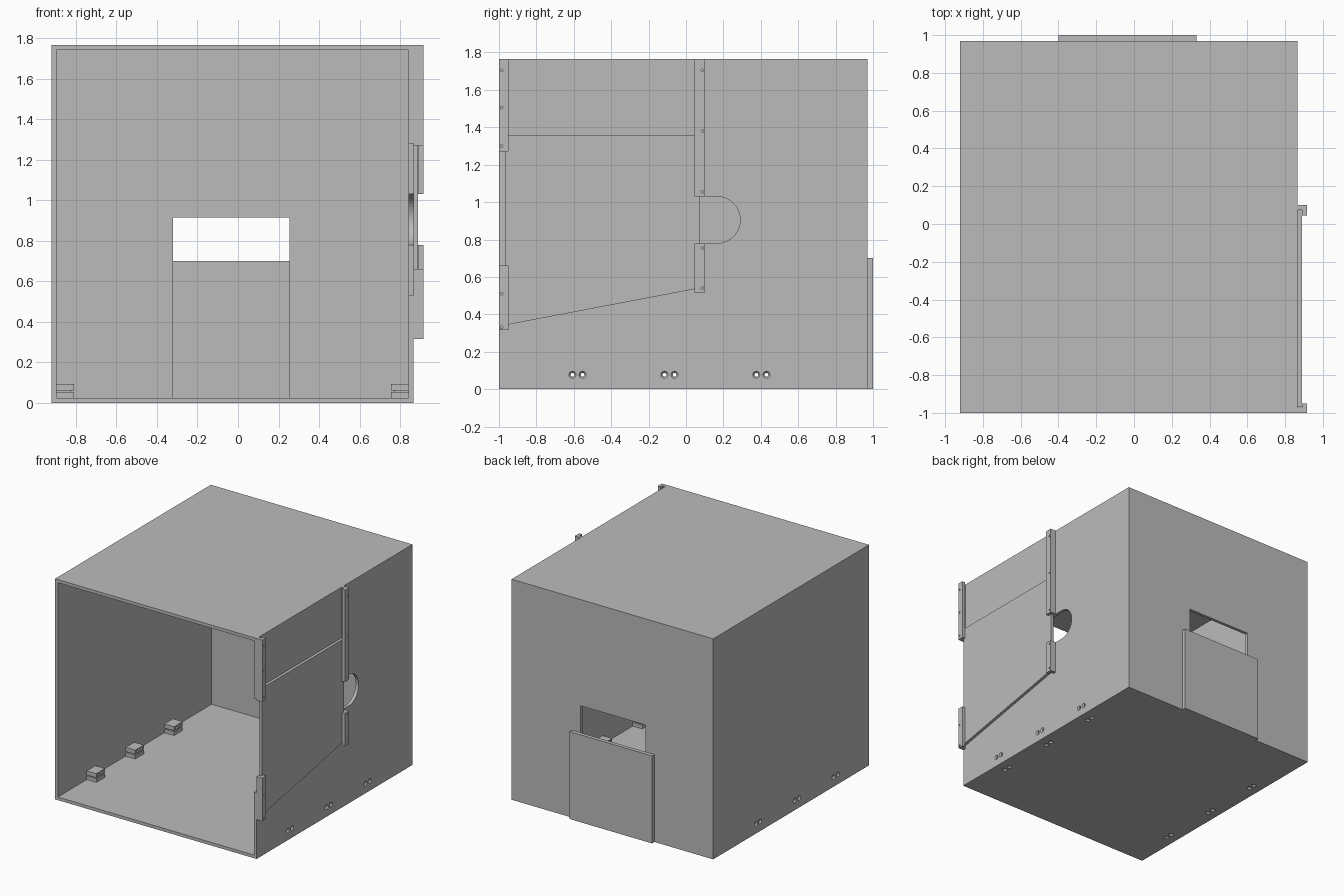
import bpy, bmesh, math
from mathutils import Vector

cube = bpy.data.objects.get("Cube")
if cube:
    bpy.data.objects.remove(cube, do_unlink=True)

grey = bpy.data.materials.new("plain_grey")
grey.use_nodes = True
colour = (0.5, 0.5, 0.5, 1)
grey.diffuse_color = colour
grey.node_tree.nodes["Principled BSDF"].inputs["Base Color"].default_value = colour


def finish(name, bm):
    bmesh.ops.recalc_face_normals(bm, faces=bm.faces)
    mesh = bpy.data.meshes.new(name)
    bm.to_mesh(mesh)
    bm.free()
    mesh.materials.append(grey)
    obj = bpy.data.objects.new(name, mesh)
    bpy.context.collection.objects.link(obj)
    return obj


def add_prism(bm, profile, x0, x1):
    """Extrude a (y, z) outline from x0 to x1."""
    face = bm.faces.new([bm.verts.new((x0, y, z)) for y, z in profile])
    out = bmesh.ops.extrude_face_region(bm, geom=[face])
    verts = [v for v in out["geom"] if isinstance(v, bmesh.types.BMVert)]
    bmesh.ops.translate(bm, verts=verts, vec=(x1 - x0, 0, 0))


def prism(name, profile, x0, x1):
    bm = bmesh.new()
    add_prism(bm, profile, x0, x1)
    return finish(name, bm)


def rect(y0, y1, z0, z1):
    return [(y0, z0), (y1, z0), (y1, z1), (y0, z1)]


def box(name, x0, x1, y0, y1, z0, z1):
    return prism(name, rect(y0, y1, z0, z1), x0, x1)


def add_hole(bm, start, axis, rings, sides=16):
    """Turned hole: rings are (depth, radius) along the axis."""
    axis = Vector(axis)
    u = axis.orthogonal().normalized()
    v = axis.cross(u)
    loops = []
    for depth, r in rings:
        loops.append([bm.verts.new(Vector(start) + axis * depth
                      + r * (u * math.cos(a) + v * math.sin(a)))
                      for a in (i * math.tau / sides for i in range(sides))])
    for a, b in zip(loops, loops[1:]):
        for i in range(sides):
            j = (i + 1) % sides
            bm.faces.new((a[i], a[j], b[j], b[i]))
    bm.faces.new(loops[0])
    bm.faces.new(loops[-1])


def cut(obj, cutter):
    cutter.hide_render = True
    mod = obj.modifiers.new("cut", 'BOOLEAN')
    mod.operation = 'DIFFERENCE'
    mod.solver = 'EXACT'
    mod.object = cutter
    bpy.context.view_layer.objects.active = obj
    bpy.ops.object.modifier_apply(modifier=mod.name)


def discard(*objs):
    for o in objs:
        bpy.data.objects.remove(o, do_unlink=True)


# Main dimensions
LEFT, RIGHT, BACK, TOP, T = -0.92, 0.865, 0.97, 1.765, 0.025
BRACKET_Y = (-0.58, -0.088, 0.403)

# Open-fronted shell
shell = box("box_shell", LEFT, RIGHT, -1, BACK, 0, TOP)
inside = box("inside_cutter", LEFT + T, RIGHT - T, -1.1, BACK - T, T, TOP - T)
doorway = box("doorway_cutter", -0.32, 0.255, 0.9, 1.1, T + 0.001, 0.915)

# Side opening, narrowing to a round-ended slot
mid, r = 0.905, 0.125
arc = [(0.165 + r * math.cos(a), mid + r * math.sin(a))
       for a in (-math.pi / 2 + math.pi * i / 24 for i in range(25))]
outline = ([(-1.1, 0.53), (0.0, 0.53), (0.0, mid - r)] + arc
           + [(0.0, mid + r), (0.0, 1.28), (-1.1, 1.28)])
side_opening = prism("side_cutter", outline, 0.8, 0.9)

# Countersunk screw holes in the walls and the floor
bm = bmesh.new()
sink = [(-0.002, 0.021), (0.011, 0.01), (0.14, 0.01)]
floor_sink = [(-0.002, 0.021), (0.011, 0.01), (0.058, 0.01)]
for yc in BRACKET_Y:
    for y in (yc - 0.027, yc + 0.027):
        add_hole(bm, (RIGHT, y, 0.077), (-1, 0, 0), sink)
        add_hole(bm, (LEFT, y, 0.077), (1, 0, 0), sink)
        for x in (LEFT + 0.085, RIGHT - 0.085):
            add_hole(bm, (x, y, 0), (0, 0, 1), floor_sink)
screws = finish("screw_cutter", bm)

for cutter in (inside, doorway, side_opening, screws):
    cut(shell, cutter)

# Floor brackets: two slabs joined by a thin neck
for side, wall, d in (("right", LEFT + T, 1), ("left", RIGHT - T, -1)):
    for i, yc in enumerate(BRACKET_Y):
        for part, a, b, half, z0, z1 in (("foot", 0, 0.085, 0.055, T, 0.055),
                                         ("neck", 0, 0.07, 0.045, 0.055, 0.062),
                                         ("block", 0, 0.085, 0.055, 0.062, 0.095)):
            x0, x1 = sorted((wall + d * a, wall + d * b))
            piece = box(f"{side}_bracket_{part}_{i + 1}", x0, x1,
                        yc - half, yc + half, z0, z1)
            if part != "neck":
                cut(piece, screws)
discard(inside, doorway, side_opening, screws)

# Plate behind the back doorway
box("back_plate", -0.40, 0.33, BACK, 1.0, 0, 0.70)

# Sliding side door with a slanted bottom edge
prism("sliding_door", [(-0.968, 0.342), (0.072, 0.54), (0.072, 1.36), (-0.968, 1.36)],
      RIGHT + 0.001, RIGHT + T - 0.001)

# Grooved rails: edge strip against the wall plus a lip over the door
rails = (("front_upper", -1.0, -0.95, -0.972, 1.27, TOP, (1.30, 1.505, 1.705)),
         ("front_lower", -1.0, -0.95, -0.972, 0.315, 0.66, (0.33, 0.51)),
         ("back_upper", 0.1, 0.045, 0.075, 1.03, TOP, (1.055, 1.38, 1.705)),
         ("back_lower", 0.1, 0.045, 0.075, 0.515, 0.78, (0.54, 0.755)))
for name, outer, lip, strip, z0, z1, heights in rails:
    xm, xo = RIGHT + T, RIGHT + 2 * T
    bm = bmesh.new()
    section = [(RIGHT, outer), (xo, outer), (xo, lip), (xm, lip), (xm, strip), (RIGHT, strip)]
    face = bm.faces.new([bm.verts.new((x, y, z0)) for x, y in section])
    out = bmesh.ops.extrude_face_region(bm, geom=[face])
    bmesh.ops.translate(bm, vec=(0, 0, z1 - z0),
                        verts=[v for v in out["geom"] if isinstance(v, bmesh.types.BMVert)])
    rail = finish(name + "_rail", bm)
    bm = bmesh.new()
    for z in heights:
        add_hole(bm, (xo + 0.01, (outer + strip) / 2, z), (-1, 0, 0),
                 [(0, 0.007), (0.05, 0.007)], 12)
    pins = finish("pin_cutter", bm)
    cut(rail, pins)
    discard(pins)
